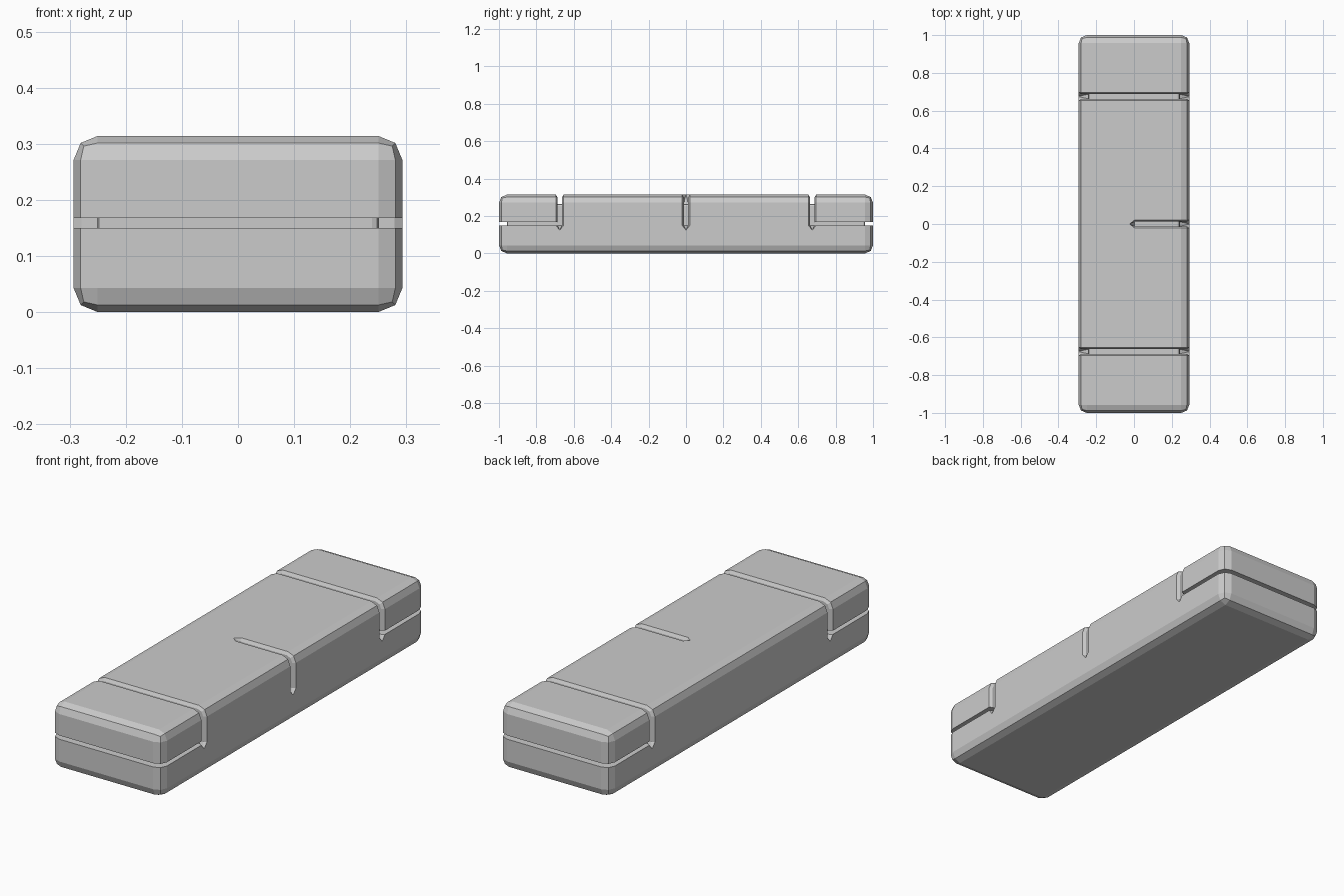
import bpy, bmesh
from math import sqrt

if "Cube" in bpy.data.objects:
    bpy.data.objects.remove(bpy.data.objects["Cube"])

HX, HY, H, R = 0.293, 1.0, 0.314, 0.043   # half width, half length, height, edge radius
K = sqrt(0.5)


def make_object(name, bm):
    bmesh.ops.recalc_face_normals(bm, faces=bm.faces[:])
    mesh = bpy.data.meshes.new(name)
    bm.to_mesh(mesh)
    bm.free()
    ob = bpy.data.objects.new(name, mesh)
    bpy.context.collection.objects.link(ob)
    return ob


def arc(top, d, r):
    # outer corner of a wrapped path, inset by d and rounded by r
    cu, cv = HX - d - r, top - d - r
    return [(cu + r, cv), (cu + r * K, cv + r * K), (cu, cv + r)]


def groove(name, section, half_path, start_tip, mirror, place):
    # sweep a section of (half width, inset, corner radius) along a wrapped path
    layers = []
    for w, d, r in section:
        pts = half_path(d, r)
        if mirror:
            pts = pts + [(-u, v) for u, v in reversed(pts)]
        widths = [w] * len(pts)
        if start_tip:
            # pointed shallow ends
            dd = min(d, 0.004)
            u0, v0 = pts[0]
            first = (HX - dd, v0 - 0.024)
            if mirror:
                last = (-first[0], first[1])
            else:
                last = (pts[-1][0] - 0.024, H - dd)
            pts = [first] + pts + [last]
            tip = 0.0015 + max(0, -d) * 0.3
            widths = [tip] + widths + [tip]
        layers.append([(u, v, ww) for (u, v), ww in zip(pts, widths)])
    bm = bmesh.new()
    rings = []
    for i in range(len(layers[0])):
        left = [place(l[i][0], l[i][1], -l[i][2]) for l in layers]
        right = [place(l[i][0], l[i][1], l[i][2]) for l in reversed(layers)]
        rings.append([bm.verts.new(p) for p in left + right])
    n = len(rings[0])
    for a, b in zip(rings, rings[1:]):
        for j in range(n):
            k = (j + 1) % n
            bm.faces.new((a[j], a[k], b[k], b[j]))
    bm.faces.new(rings[0])
    bm.faces.new(rings[-1])
    ob = make_object(name, bm)
    ob.hide_render = True
    return ob


# Main body block with two-step rounded edges
bm = bmesh.new()
bmesh.ops.create_cube(bm, size=1)
for v in bm.verts:
    v.co = (v.co.x * 2 * HX, v.co.y * 2 * HY, (v.co.z + 0.5) * H)
bmesh.ops.bevel(bm, geom=bm.edges[:], offset=R, segments=2, profile=0.5, affect='EDGES')
body = make_object("case_body", bm)

flared = [(0.036, -0.025, R + 0.025), (0.021, 0.0, R), (0.012, 0.014, R - 0.014), (0.012, 0.05, 0.012)]
straight = [(0.009, -0.025, R + 0.025), (0.009, 0.0, R), (0.009, 0.042, 0.012)]


def over_top(d, r):
    return [(HX - d, 0.15)] + arc(H, d, r)


def half_top(d, r):
    return over_top(d, r) + [(0.003, H - d)]


def around_end(d, r):
    return [(HX - d, 0.675)] + arc(HY, d, r)


cutters = []
for s in (-1, 1):
    # Groove across the top and down both sides
    cutters.append(groove("cross_groove", flared, over_top, True, True,
                          lambda u, v, w, s=s: (u, 0.675 * s + w, v)))
    # Seam around the end of the block
    cutters.append(groove("end_seam", straight, around_end, False, True,
                          lambda u, v, w, s=s: (u, v * s, 0.159 + w)))
# Half-width groove in the middle of the right side
cutters.append(groove("middle_groove", flared, half_top, True, False,
                      lambda u, v, w: (u, w, v)))

# Cut the grooves into the body
bpy.context.view_layer.objects.active = body
for c in cutters:
    m = body.modifiers.new("cut", 'BOOLEAN')
    m.operation = 'DIFFERENCE'
    m.solver = 'EXACT'
    m.object = c
    bpy.ops.object.modifier_apply(modifier=m.name)
    bpy.data.objects.remove(c, do_unlink=True)
